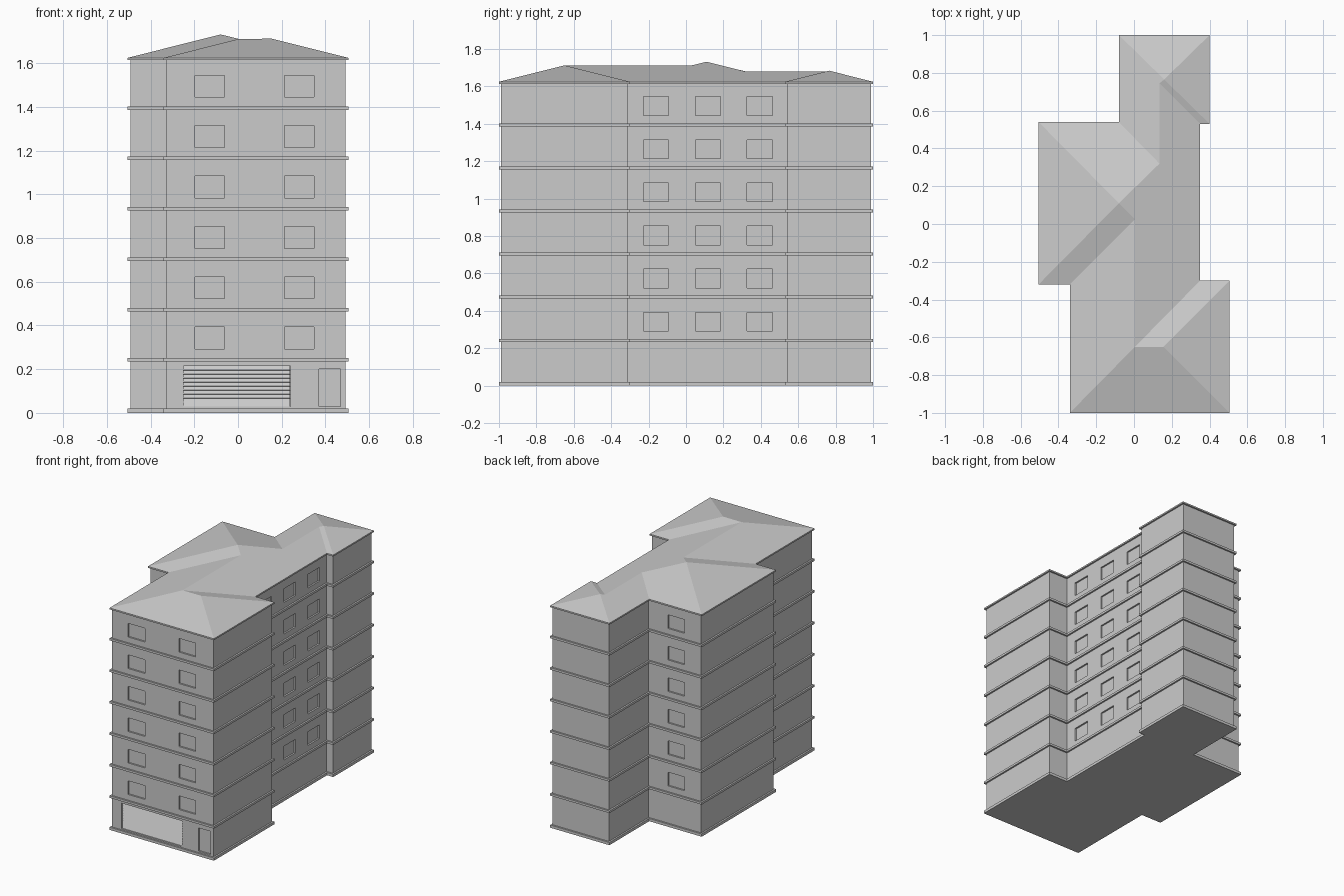
import bpy, bmesh, math
from mathutils import Matrix, Vector

if "Cube" in bpy.data.objects:
    bpy.data.objects.remove(bpy.data.objects["Cube"])

INSET = 0.012          # walls sit behind the bands and eaves
STOREY = 0.2305
EAVE = 1.625
PITCH = 0.25

# eave outline, anticlockwise
OUT = [(-.34, -1), (.505, -1), (.505, -.30), (.35, -.30), (.35, .53), (.40, .53),
       (.40, 1), (-.08, 1), (-.08, .54), (-.505, .54), (-.505, -.32), (-.34, -.32)]


def inset(pts, d):
    res = []
    for i, p in enumerate(pts):
        a, b, c = Vector(pts[i - 1]), Vector(p), Vector(pts[(i + 1) % len(pts)])
        d1, d2 = (b - a).normalized(), (c - b).normalized()
        res.append((b.x - d * (d1.y + d2.y), b.y + d * (d1.x + d2.x)))
    return res


def finish(name, bm):
    bmesh.ops.recalc_face_normals(bm, faces=bm.faces)
    me = bpy.data.meshes.new(name)
    bm.to_mesh(me)
    bm.free()
    ob = bpy.data.objects.new(name, me)
    bpy.context.collection.objects.link(ob)
    return ob


def add_ring(bm, z0, z1, outer, inner):
    loops = [[bm.verts.new((x, y, z)) for x, y in pts]
             for pts, z in ((outer, z0), (outer, z1), (inner, z1), (inner, z0))]
    n = len(outer)
    for k in range(4):
        a, b = loops[k], loops[(k + 1) % 4]
        for i in range(n):
            j = (i + 1) % n
            bm.faces.new((a[i], a[j], b[j], b[i]))


def add_box(bm, c, size, tilt=0):
    m = Matrix.Translation(c) @ Matrix.Rotation(tilt, 4, 'X') @ Matrix.Diagonal((*size, 1))
    bmesh.ops.create_cube(bm, size=1, matrix=m)


# walls: prism over the inset outline
wall = inset(OUT, INSET)
bm = bmesh.new()
base = bm.faces.new([bm.verts.new((x, y, 0)) for x, y in wall])
ext = bmesh.ops.extrude_face_region(bm, geom=[base], use_keep_orig=True)
bmesh.ops.translate(bm, vec=(0, 0, EAVE - .005),
                    verts=[v for v in ext['geom'] if isinstance(v, bmesh.types.BMVert)])
walls = finish("walls", bm)

# recesses: windows on the six upper storeys, shutter opening and entrance
bm = bmesh.new()
W, H, D = .135, .10, .024
for s in range(1, 7):
    z = s * STOREY + .112
    for x in (-.13, .28):
        add_box(bm, (x, -1 + INSET, z), (W, D, H))
    for y in (-.16, .117, .394):
        add_box(bm, (.35 - INSET, y, z), (D, W, H))
    add_box(bm, (-.29, .54 - INSET, z), (W, D, H))
add_box(bm, (-.005, -1 + INSET, .122), (.49, .04, .185))
add_box(bm, (.42, -1 + INSET, .115), (.10, .024, .17))
cutter = finish("recess_cutter", bm)
cutter.hide_render = True
cutter.hide_set(True)
mod = walls.modifiers.new("recesses", 'BOOLEAN')
mod.operation = 'DIFFERENCE'
mod.solver = 'EXACT'
mod.object = cutter

# roller shutter of tilted slats
bm = bmesh.new()
N = 10
for i in range(N):
    add_box(bm, (-.005, -1 + INSET + .011, .038 + .0185 * i), (.488, .005, .019), math.radians(-22))
finish("garage_shutter", bm)

# projecting storey bands and eave edge
bm = bmesh.new()
inner = inset(OUT, INSET + .003)
for s in range(7):
    add_ring(bm, s * STOREY + .004 * (s > 0), s * STOREY + .02, OUT, inner)
finish("storey_bands", bm)
bm = bmesh.new()
add_ring(bm, EAVE - .011, EAVE, OUT, inner)
finish("eave_edge", bm)

# hipped roof: ridge points as x, y, distance from eave
RIDGE = dict(A=(.005, -.65, .348), B=(.155, -.65, .35), C=(.005, .025, .345),
             P=(-.08, .11, .428), D=(.135, .32, .217), F=(.135, .745, .215),
             G=(.16, .765, .237))
# ridge points closing the slope above each eave edge
SLOPES = ["BA", "B", "AB", "FDPCA", "GF", "G", "G", "DFG", "PD", "P", "CP", "AC"]
bm = bmesh.new()
ev = [bm.verts.new((x, y, EAVE)) for x, y in OUT]
rv = {k: bm.verts.new((x, y, EAVE + PITCH * d)) for k, (x, y, d) in RIDGE.items()}
for i, keys in enumerate(SLOPES):
    bm.faces.new([ev[i], ev[(i + 1) % 12]] + [rv[k] for k in keys])
finish("roof", bm)
